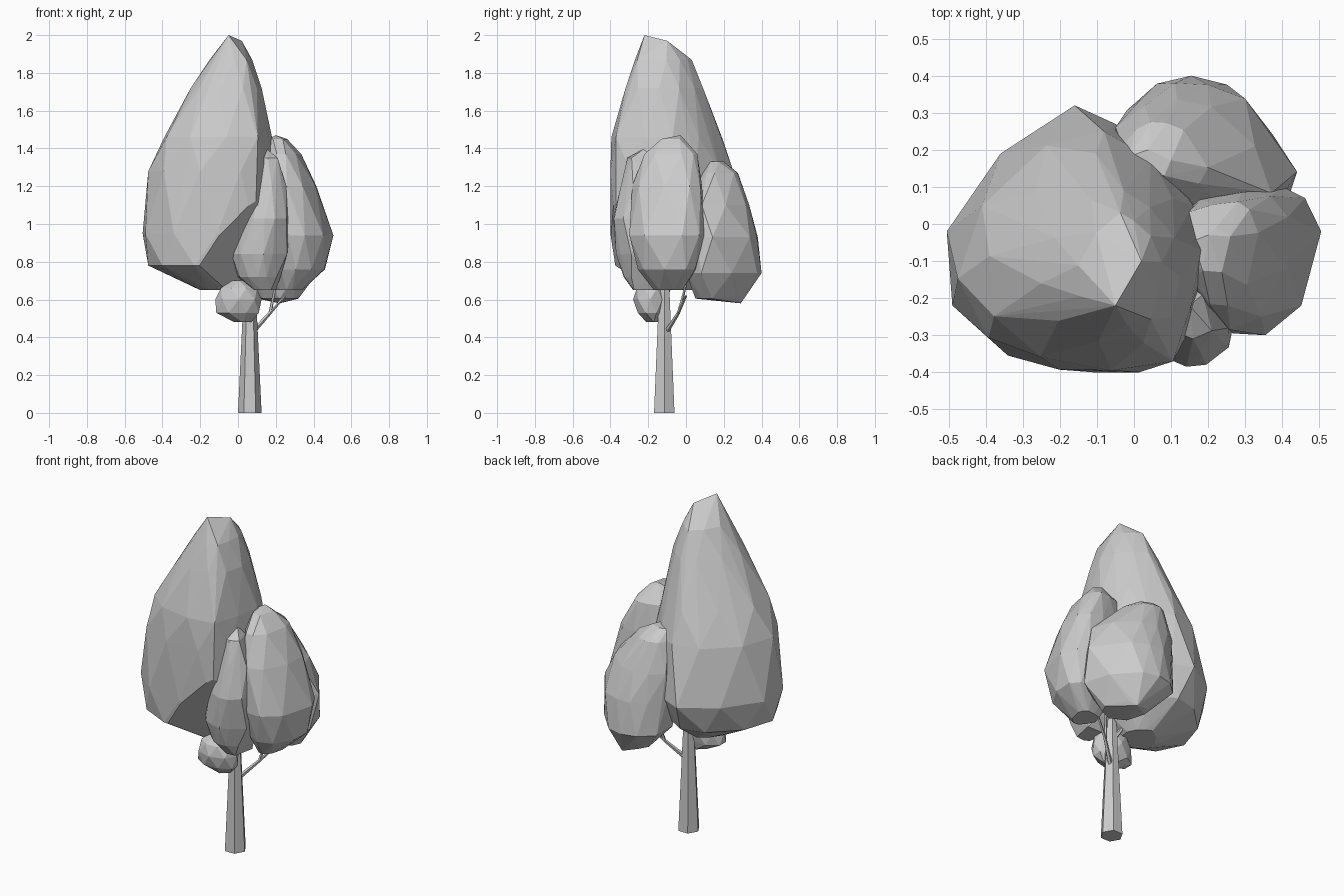
import bpy, bmesh, math
from mathutils import Vector

if "Cube" in bpy.data.objects:
    bpy.data.objects.remove(bpy.data.objects["Cube"])


def finish(bm, name):
    bmesh.ops.recalc_face_normals(bm, faces=bm.faces)
    me = bpy.data.meshes.new(name)
    bm.to_mesh(me)
    bm.free()
    ob = bpy.data.objects.new(name, me)
    bpy.context.collection.objects.link(ob)
    return ob


def fit(pts, x0, x1, y0, y1):
    """Scale a plan outline into a bounding box."""
    xs, ys = [p[0] for p in pts], [p[1] for p in pts]
    return [(x0 + (x - min(xs)) / (max(xs) - min(xs)) * (x1 - x0),
             y0 + (y - min(ys)) / (max(ys) - min(ys)) * (y1 - y0)) for x, y in pts]


def foliage(name, outline, rings, tips=(), cut=None):
    """Faceted clump: hull of plan outlines fitted to rings (z, xmin, xmax, ymin, ymax).
    cut = (point, outward normal) slices one flat facet off."""
    n = len(outline)
    cx = sum(p[0] for p in outline) / n
    cy = sum(p[1] for p in outline) / n
    # Staggered version of the outline, from pushed-out edge midpoints
    mids = []
    for k in range(n):
        (ax, ay), (bx, by) = outline[k], outline[(k + 1) % n]
        mids.append((cx + ((ax + bx) / 2 - cx) * 1.05, cy + ((ay + by) / 2 - cy) * 1.05))
    bm = bmesh.new()
    for i, (z, *box) in enumerate(rings):
        pts = outline if i % 2 == 0 else mids
        if box[1] - box[0] < 0.14:
            pts = pts[::2]
        for x, y in fit(pts, *box):
            bm.verts.new((x, y, z))
    for t in tips:
        bm.verts.new(t)
    bmesh.ops.convex_hull(bm, input=bm.verts)
    loose = [v for v in bm.verts if not v.link_faces]
    bmesh.ops.delete(bm, geom=loose, context='VERTS')
    if cut:
        bmesh.ops.bisect_plane(bm, geom=bm.verts[:] + bm.edges[:] + bm.faces[:],
                               plane_co=cut[0], plane_no=cut[1], clear_outer=True)
        bmesh.ops.holes_fill(bm, edges=[e for e in bm.edges if e.is_boundary])
    return finish(bm, name)


def limb(name, p, q, r0, r1, sides=6):
    """Tapered prism between two points."""
    p, q = Vector(p), Vector(q)
    bm = bmesh.new()
    bmesh.ops.create_cone(bm, cap_ends=True, segments=sides, radius1=r0,
                          radius2=r1, depth=(q - p).length)
    ob = finish(bm, name)
    ob.location = (p + q) / 2
    ob.rotation_euler = (q - p).to_track_quat('Z', 'Y').to_euler()
    return ob


# Trunk: hexagon with a corner facing +x
trunk = limb("trunk", (.0625, -.115, 0), (.0625, -.115, .85), .0625, .022)
trunk.rotation_euler = (0, 0, math.radians(90))

# Branches
limb("branch_low", (.07, -.11, .42), (.17, -.04, .53), .014, .009, 5)
limb("branch_right", (.17, -.04, .53), (.25, .0, .62), .009, .006, 5)
limb("branch_back", (.17, -.04, .53), (.2, .0, .68), .009, .006, 5)
limb("branch_front", (.06, -.12, .5), (.0, -.19, .6), .012, .007, 5)
limb("branch_left", (.06, -.11, .6), (-.06, -.05, .8), .014, .008, 5)

# Large main crown, with its lower front right corner sliced away
foliage("main_crown", [
    (-.505, -.02), (-.36, .19), (-.16, .32), (-.05, .27), (.09, .17), (.18, .0),
    (.15, -.18), (.09, -.37), (-.11, -.4), (-.34, -.355), (-.49, -.22)], [
    (.65, -.2, .0, -.18, .04),
    (.78, -.475, .12, -.38, .23),
    (.95, -.505, .18, -.40, .32),
    (1.28, -.475, .19, -.40, .25),
    (1.46, -.39, .18, -.395, .19),
    (1.72, -.25, .125, -.32, .09),
    (1.87, -.15, .075, -.27, .03),
], [(-.05, -.22, 2.0), (.02, -.10, 1.97)],
    cut=((.09, -.36, 1.1), (.072, -.095, -.062)))

# Right crown
foliage("right_crown", [
    (.28, .09), (.4, .1), (.46, .07), (.505, -.02), (.45, -.22), (.35, -.3),
    (.26, -.295), (.17, -.2), (.1, -.08), (.15, .06)], [
    (.65, .2, .34, -.17, -.02),
    (.76, .15, .46, -.255, .055),
    (.94, .11, .505, -.30, .1),
    (1.2, .10, .415, -.285, .085),
    (1.37, .12, .335, -.22, .06),
    (1.45, .16, .26, -.13, -.01),
], [(.2, -.03, 1.47)])

# Back crown
foliage("back_crown", [
    (-.05, .27), (.02, .36), (.11, .405), (.2, .4), (.3, .36), (.44, .15),
    (.39, .06), (.22, .0), (.02, .08)], [
    (.605, .1, .32, .05, .29),
    (.74, -.02, .42, .0, .4),
    (.93, -.05, .44, .0, .38),
    (1.1, -.05, .37, .02, .335),
    (1.27, -.03, .2, .08, .275),
    (1.33, -.01, .1, .13, .2),
], [(.22, .29, .58)])

# Narrow front crown
foliage("front_crown", [
    (.08, -.37), (.14, -.385), (.19, -.36), (.265, -.3), (.24, -.15), (.1, -.09),
    (.0, -.15), (-.03, -.27), (.02, -.34)], [
    (.65, .08, .2, -.28, -.15),
    (.72, .0, .225, -.33, -.11),
    (.84, -.035, .26, -.37, -.09),
    (1.03, .02, .28, -.385, -.10),
    (1.2, .075, .255, -.345, -.12),
    (1.35, .105, .21, -.31, -.19),
], [(.15, -.22, 1.4)])

# Small low clump
ring = [(math.cos(k * math.pi / 4), math.sin(k * math.pi / 4)) for k in range(8)]
foliage("small_clump", ring, [
    (.48, -.02, .07, -.21, -.13),
    (.53, -.115, .11, -.255, -.115),
    (.60, -.12, .125, -.28, -.10),
    (.66, -.09, .1, -.26, -.11),
    (.70, -.04, .05, -.22, -.14),
])
